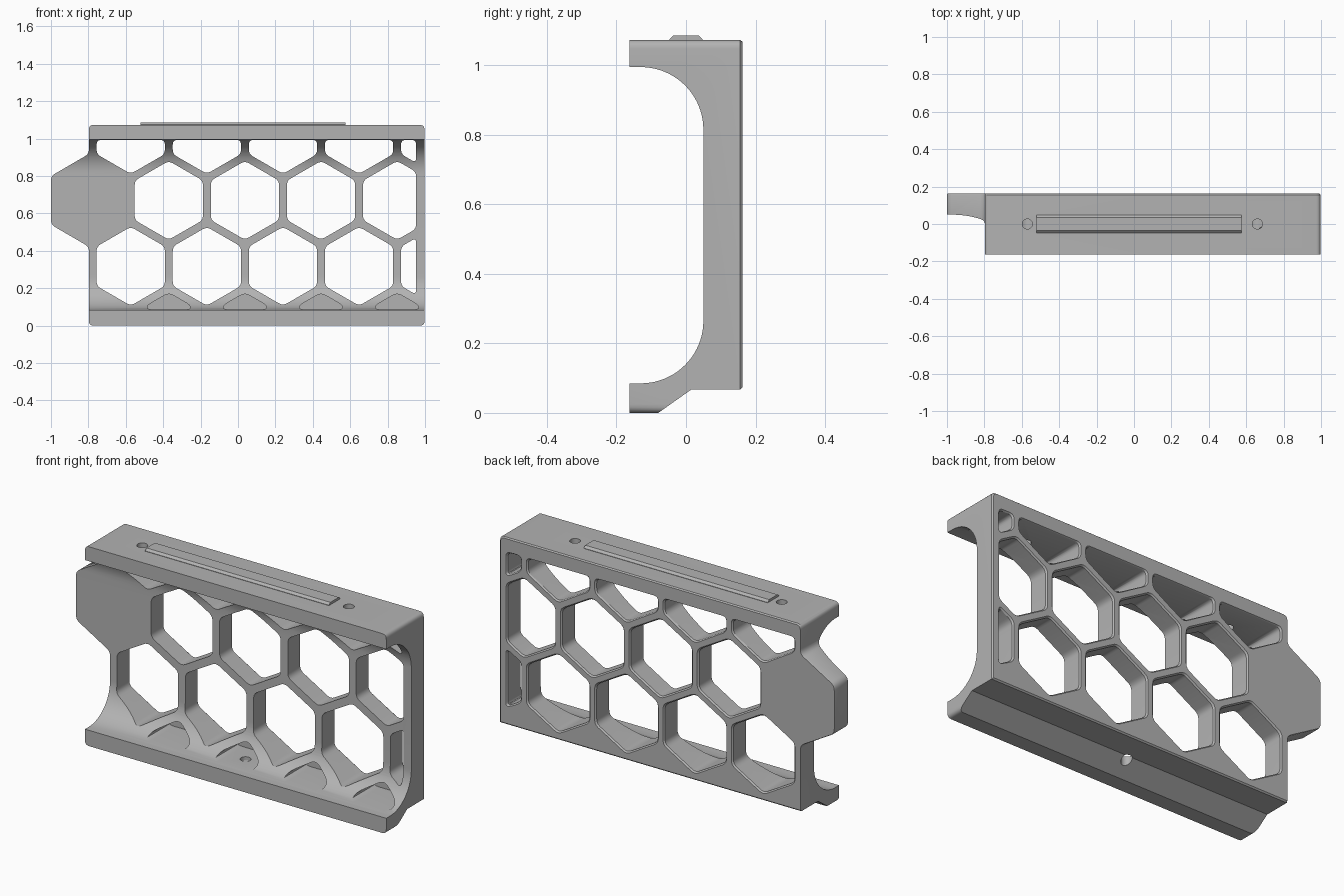
import bpy, bmesh, math
from mathutils import Vector

if "Cube" in bpy.data.objects:
    bpy.data.objects.remove(bpy.data.objects["Cube"])

grey = bpy.data.materials.new("plain grey")
grey.diffuse_color = (0.45, 0.45, 0.45, 1)
grey.use_nodes = True
grey.node_tree.nodes["Principled BSDF"].inputs["Base Color"].default_value = grey.diffuse_color

PITCH = 0.407                       # honeycomb spacing
ROW = PITCH * math.sqrt(3) / 2
X0, Z0 = -0.37, 0.67                # centre of the first upper window


def rounded(poly, d, n=5):
    """Replace every corner with a short curve."""
    out = []
    for i, p in enumerate(poly):
        p, a, b = Vector(p), Vector(poly[i - 1]), Vector(poly[(i + 1) % len(poly)])
        s = p + (a - p).normalized() * min(d, (a - p).length * 0.45)
        e = p + (b - p).normalized() * min(d, (b - p).length * 0.45)
        for k in range(n + 1):
            t = k / n
            out.append(s * (1 - t) ** 2 + p * 2 * t * (1 - t) + e * t * t)
    return out


def clip(poly, axis, limit, sign):
    """Keep the side of a polygon where sign * (value - limit) <= 0."""
    out = []
    for i, b in enumerate(poly):
        a = poly[i - 1]
        da, db = sign * (a[axis] - limit), sign * (b[axis] - limit)
        if da * db < 0:
            out.append(Vector(a).lerp(Vector(b), da / (da - db)))
        if db <= 0:
            out.append(Vector(b))
    return out


def loft(bm, rings):
    """Closed solid through matching rings of points."""
    vs = [[bm.verts.new(p) for p in r] for r in rings]
    n = len(vs[0])
    for r, s in zip(vs, vs[1:]):
        for i in range(n):
            bm.faces.new((r[i], r[(i + 1) % n], s[(i + 1) % n], s[i]))
    bm.faces.new(vs[0][::-1])
    bm.faces.new(vs[-1])


def prism_y(bm, poly, sections):
    """Extrude an x-z polygon along y; sections are (y, outward growth)."""
    c = sum((Vector(p) for p in poly), Vector((0, 0))) / len(poly)
    h = [max(abs(p[k] - c[k]) for p in poly) for k in (0, 1)]
    loft(bm, [[(c.x + (p[0] - c.x) * (1 + g / h[0]), y,
                c.y + (p[1] - c.y) * (1 + g / h[1])) for p in poly]
              for y, g in sections])


def prism_x(bm, poly, x1, x2):
    loft(bm, [[(x, p[0], p[1]) for p in poly] for x in (x1, x2)])


def finish(name, bm):
    bmesh.ops.recalc_face_normals(bm, faces=bm.faces)
    me = bpy.data.meshes.new(name)
    bm.to_mesh(me)
    bm.free()
    me.materials.append(grey)
    ob = bpy.data.objects.new(name, me)
    bpy.context.collection.objects.link(ob)
    return ob


def boolean(ob, cutter, op):
    m = ob.modifiers.new("cut", 'BOOLEAN')
    m.object, m.operation, m.solver = cutter, op, 'EXACT'
    bpy.context.view_layer.objects.active = ob
    bpy.ops.object.modifier_apply(modifier=m.name)
    bpy.data.objects.remove(cutter)


def hexagon(cx, cz, apothem):
    r = apothem / math.cos(math.pi / 6)
    return [(cx + r * math.sin(i * math.pi / 3), cz + r * math.cos(i * math.pi / 3))
            for i in range(6)]


# C-shaped cross-section swept along the length
N = 20
arc = [i * math.pi / 2 / N for i in range(N + 1)]
section = [(-0.163, -0.02), (-0.108, -0.02), (0.015, 0.067), (0.156, 0.067),
           (0.163, 0.074), (0.163, 1.1), (-0.163, 1.1), (-0.163, 0.995)]
section += [(-0.13 + 0.18 * math.sin(a), 0.815 + 0.18 * math.cos(a)) for a in arc]
section += [(-0.13 + 0.18 * math.cos(a), 0.265 - 0.18 * math.sin(a)) for a in arc]
section += [(-0.163, 0.085)]
bm = bmesh.new()
prism_x(bm, section, -1.2, 1.2)
body = finish("honeycomb_bracket", bm)

# front outline: rectangle with the half-hexagon tab on the left
outline = [(-0.797, 0), (0.997, 0), (0.997, 1.073), (-0.797, 1.073), (-0.797, 0.918),
           (-1.0, 0.80), (-1.0, 0.54), (-0.797, 0.422)]
bm = bmesh.new()
prism_y(bm, rounded(outline, 0.025), [(-0.3, 0), (0.156, 0), (0.17, -0.014)])
boolean(body, finish("outline_cutter", bm), 'INTERSECT')

# honeycomb windows, kept inside the right and top borders
bm = bmesh.new()
for row, (shift, count) in {-1: (-0.5, 5), 0: (0, 4), 1: (-0.5, 5)}.items():
    for i in range(count):
        poly = hexagon(X0 + (i + shift) * PITCH, Z0 + row * ROW, 0.1825)
        poly = clip(clip(poly, 0, 0.952, 1), 1, 0.993, 1)
        prism_y(bm, rounded(poly, 0.025), [(-0.2, 0), (0.155, 0), (0.171, 0.014)])
boolean(body, finish("window_cutter", bm), 'DIFFERENCE')

# blind scoops along the lower curve
bm = bmesh.new()
for i in range(4):
    poly = clip(hexagon(X0 + i * PITCH, Z0 - 2 * ROW, 0.1825), 1, 0.087, -1)
    poly = clip(clip(poly, 0, X0 + i * PITCH + 0.115, 1), 0, X0 + i * PITCH - 0.115, -1)
    prism_y(bm, rounded(poly, 0.03), [(-0.2, 0), (0.11, 0)])
boolean(body, finish("scoop_cutter", bm), 'DIFFERENCE')

# screw holes: two in the top plate, one in the lower lip
bm = bmesh.new()
for x, z1, z2 in ((-0.57, 0.9, 1.2), (0.66, 0.9, 1.2), (0.045, -0.1, 0.12)):
    loft(bm, [[(x + 0.027 * math.cos(k * math.pi / 12), 0.027 * math.sin(k * math.pi / 12), z)
               for k in range(24)] for z in (z1, z2)])
boolean(body, finish("hole_cutter", bm), 'DIFFERENCE')

# raised rail on the top plate
bm = bmesh.new()
prism_x(bm, [(-0.048, 1.068), (0.048, 1.068), (0.048, 1.075), (0.036, 1.086),
             (-0.036, 1.086), (-0.048, 1.075)], -0.52, 0.575)
rail = finish("top_rail", bm)

# smooth curves, sharp edges
bpy.ops.object.select_all(action='DESELECT')
body.select_set(True)
bpy.context.view_layer.objects.active = body
bpy.ops.object.shade_smooth_by_angle(angle=math.radians(30))
